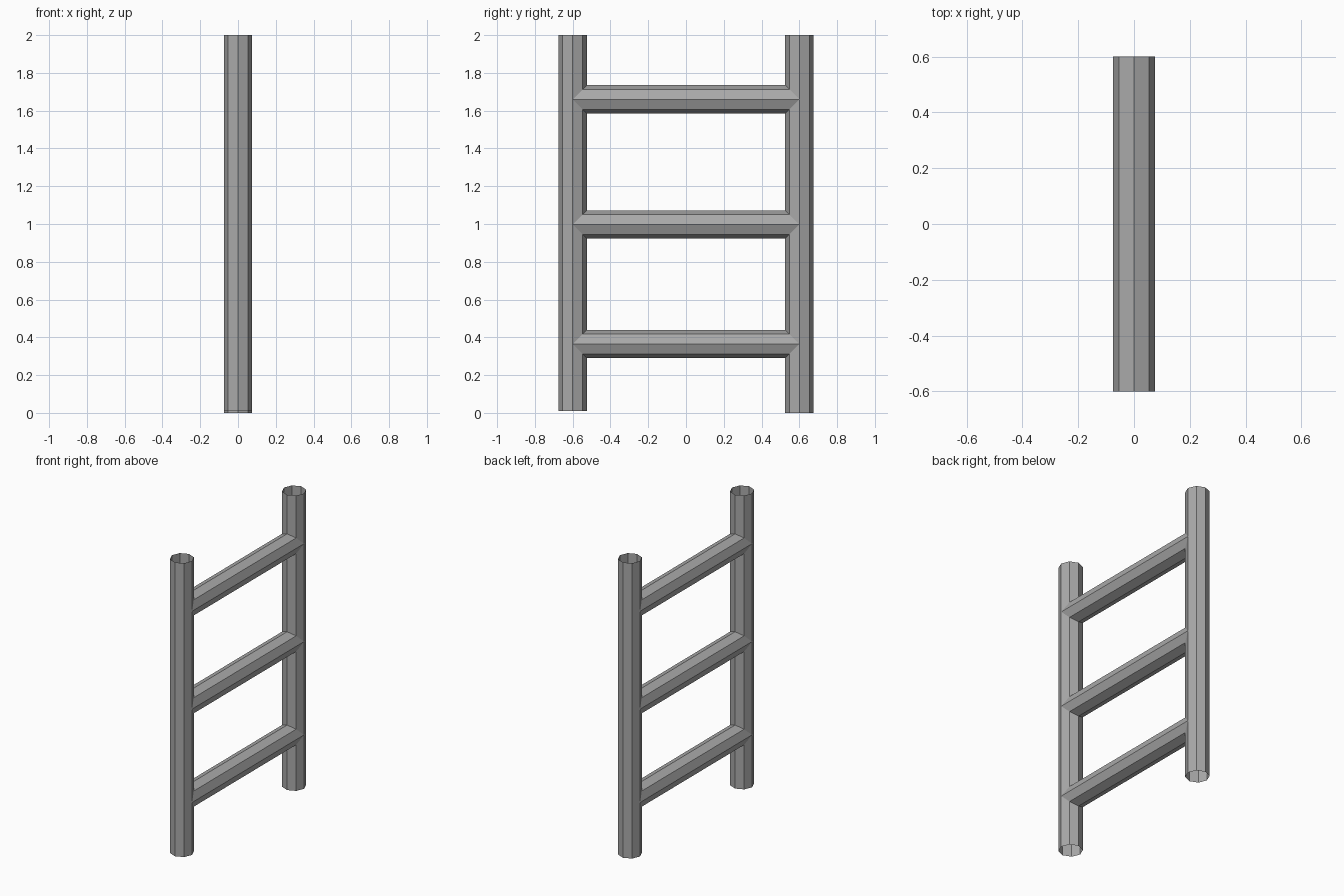
import bpy
import math

RADIUS = 0.075
SIDES = 8
POST_Y = 0.6

cube = bpy.data.objects.get("Cube")
if cube:
    bpy.data.objects.remove(cube, do_unlink=True)

# Plain grey metal
metal = bpy.data.materials.new("grey metal")
metal.use_nodes = True
grey = (0.4, 0.4, 0.4, 1)
metal.diffuse_color = grey
metal.node_tree.nodes["Principled BSDF"].inputs["Base Color"].default_value = grey


def tube(name, centre, length, tilt=0.0):
    """Open-ended octagonal pipe, upright unless tilted about x."""
    bpy.ops.mesh.primitive_cylinder_add(
        vertices=SIDES, radius=RADIUS, depth=length, end_fill_type='NOTHING',
        location=centre, rotation=(tilt, 0, 0))
    obj = bpy.context.object
    obj.name = name
    bpy.ops.object.transform_apply(location=False, rotation=True, scale=False)
    obj.data.materials.append(metal)
    return obj


# Upright posts, the front one ending slightly above the ground
for name, y, bottom in (("front_post", -POST_Y, 0.01), ("back_post", POST_Y, 0)):
    tube(name, (0, y, (2 + bottom) / 2), 2 - bottom)

# Rungs running between the post centre lines
for name, z in (("lower_rung", 0.365), ("middle_rung", 0.997), ("upper_rung", 1.66)):
    tube(name, (0, 0, z), 2 * POST_Y, math.pi / 2)
